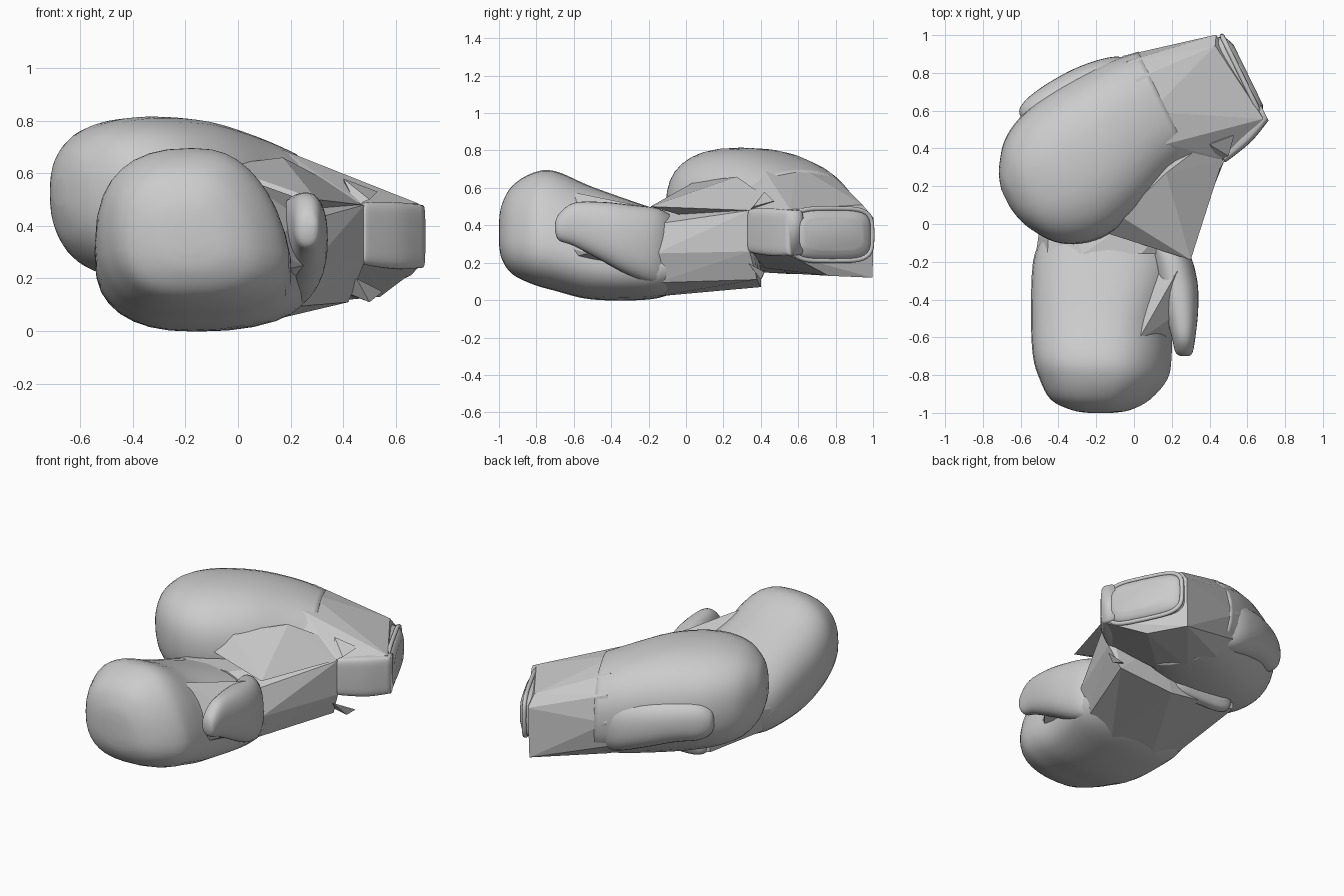
import bpy, bmesh, math
from mathutils import Vector

if "Cube" in bpy.data.objects:
    bpy.data.objects.remove(bpy.data.objects["Cube"])

FRONT = math.radians(90)   # direction of each glove, from knuckles to cuff
BACK = math.radians(26)


def place(ang, u, v, z):
    c, s = math.cos(ang), math.sin(ang)
    return Vector((c * u - s * v, s * u + c * v, z))


def ring(ang, sec, n=32, p=2.5, lean=0.0):
    """Superellipse section from (u, v0, v1, z0, z1), leaning sideways with height."""
    u, v0, v1, z0, z1 = sec
    out = []
    for i in range(n):
        t = 2 * math.pi * i / n
        c, s = math.cos(t), math.sin(t)
        z = (z0 + z1) / 2 + (z1 - z0) / 2 * math.copysign(abs(s) ** (2 / p), s)
        v = (v0 + v1) / 2 + (v1 - v0) / 2 * math.copysign(abs(c) ** (2 / p), c)
        if c < 0:  # only the thumb side leans
            v += lean * (z - (z0 + z1) / 2) * -c
        out.append(place(ang, u, v, z))
    return out


def refine(secs, k=4):
    """Smoothly interpolate the sections."""
    out = []
    for i in range(len(secs) - 1):
        a, b, c, d = (secs[max(0, min(len(secs) - 1, i + j))] for j in (-1, 0, 1, 2))
        for m in range(k):
            t = m / k
            out.append([0.5 * (2 * q + (r - p) * t + (2 * p - 5 * q + 4 * r - s) * t * t
                               + (3 * q - p - 3 * r + s) * t ** 3)
                        for p, q, r, s in zip(a, b, c, d)])
    return out + [secs[-1]]


def finish(name, bm, smooth):
    bmesh.ops.recalc_face_normals(bm, faces=bm.faces[:])
    for f in bm.faces:
        f.smooth = smooth
    me = bpy.data.meshes.new(name)
    bm.to_mesh(me)
    bm.free()
    ob = bpy.data.objects.new(name, me)
    bpy.context.collection.objects.link(ob)
    return ob


def loft(name, ang, secs, p=2.5, lean=0.0):
    bm = bmesh.new()
    rows = [[bm.verts.new(q) for q in ring(ang, s, p=p, lean=lean)] for s in refine(secs)]
    n = len(rows[0])
    for a, b in zip(rows, rows[1:]):
        for i in range(n):
            bm.faces.new((a[i], a[(i + 1) % n], b[(i + 1) % n], b[i]))
    bm.faces.new(rows[0])
    bm.faces.new(rows[-1])
    return finish(name, bm, True)


def hull(name, pts):
    bm = bmesh.new()
    for q in pts:
        bm.verts.new(Vector(q))
    res = bmesh.ops.convex_hull(bm, input=bm.verts[:])
    bmesh.ops.delete(bm, geom=[g for g in res["geom_interior"]
                               if isinstance(g, bmesh.types.BMVert)], context='VERTS')
    return finish(name, bm, False)


# Front glove: padded fist and thumb
loft("front_glove_body", FRONT, [
    (-1.0, .12, .24, .30, .42), (-.985, .03, .33, .22, .51), (-.93, -.07, .44, .14, .61),
    (-.82, -.16, .50, .085, .68), (-.7, -.18, .535, .05, .69), (-.5, -.19, .545, .003, .605),
    (-.2, -.26, .535, .003, .50), (-.06, -.25, .48, .04, .46)], 2.45, .3)
loft("front_glove_thumb", FRONT, [
    (-.70, -.29, -.25, .37, .41), (-.68, -.31, -.22, .32, .46), (-.60, -.325, -.20, .29, .52),
    (-.45, -.34, -.16, .21, .525), (-.3, -.335, -.12, .13, .51), (-.15, -.29, -.08, .08, .49),
    (-.06, -.2, -.04, .1, .44)], 2.3)
# Flat facets bridging the fist and thumb
hull("front_glove_thumb_web", [(.13, -.70, .30), (.13, -.66, .22), (.02, -.62, .58), (.23, -.25, .505),
                               (.25, -.52, .25), (.27, -.3, .2), (.22, -.48, .44), (0, -.2, .3)])

# Front glove: faceted sleeve under the other glove
hull("front_glove_sleeve", ring(FRONT, (-.16, -.28, .52, .01, .49), 10) + [
    (-.44, .38, .15), (-.44, .38, .36), (.05, .40, .07), (.1, .40, .40),
    (.48, .34, .26), (.48, .34, .48), (.42, .38, .11)])
loft("front_glove_cuff_pad", FRONT, [
    (.36, -.03, .42, .10, .34), (.40, -.02, .41, .11, .33), (.42, .03, .36, .15, .29)], 4)
# Faceted web rising from the front sleeve to the side of the back glove
hull("glove_web", [(.30, -.19, .50), (-.14, -.05, .52), (-.07, .04, .63), (.17, .27, .66),
                   (.38, .43, .55), (.47, .34, .48), (.1, .1, .42), (.2, .45, .45)])

# Back glove: padded fist and thumb
loft("back_glove_body", BACK, [
    (-.552, .37, .47, .48, .58), (-.535, .29, .53, .41, .65), (-.50, .21, .60, .33, .71),
    (-.42, .10, .70, .25, .77), (-.3, .03, .77, .20, .805), (-.15, .01, .81, .17, .815),
    (.05, .05, .83, .15, .80), (.27, .14, .83, .14, .745), (.42, .18, .81, .14, .69)], 2.4)
loft("back_glove_thumb", BACK, [
    (-.29, .72, .79, .43, .49), (-.27, .69, .82, .38, .54), (-.2, .67, .85, .34, .58),
    (-.06, .65, .872, .32, .59), (.12, .63, .875, .27, .58), (.30, .60, .84, .22, .55),
    (.42, .55, .75, .22, .50)], 2.3)

# Back glove: faceted sleeve tapering to the cuff
hull("back_glove_sleeve", ring(BACK, (.34, .165, .825, .14, .72), 12) + [
    place(BACK, *q) for q in ((.82, .71, .12), (.83, .71, .44), (.80, .66, .51), (.82, .45, .13),
                              (.86, .20, .24), (.86, .20, .485), (.58, .10, .26), (.58, .10, .48))])

# Cuff opening: rounded pad with a raised rim
loft("back_glove_cuff_pad", BACK, [
    (.78, .21, .71, .20, .50), (.86, .22, .68, .22, .48), (.89, .27, .62, .27, .44)], 4)
cu = bpy.data.curves.new("back_glove_rim", 'CURVE')
cu.dimensions = '3D'
cu.bevel_depth = .013
cu.bevel_resolution = 3
sp = cu.splines.new('POLY')
pts = ring(BACK, (.855, .21, .69, .21, .49), 32, 4)
sp.points.add(len(pts) - 1)
for pt, q in zip(sp.points, pts):
    pt.co = (*q, 1)
sp.use_cyclic_u = True
rim = bpy.data.objects.new("back_glove_rim", cu)
bpy.context.collection.objects.link(rim)

# Wrist strap tab and its loose ends
loft("strap_tab", BACK, [
    (.575, .085, .16, .26, .48), (.60, .085, .18, .25, .49), (.75, .12, .24, .235, .49),
    (.88, .18, .27, .24, .48)], 5)
hull("strap_fold_low", [
    (.38, .36, .16), (.5, .40, .11), (.55, .42, .15), (.45, .33, .20), (.42, .40, .14)])
hull("strap_fold_high", [
    (.40, .42, .58), (.53, .47, .53), (.45, .34, .48), (.50, .36, .50), (.42, .46, .50)])
